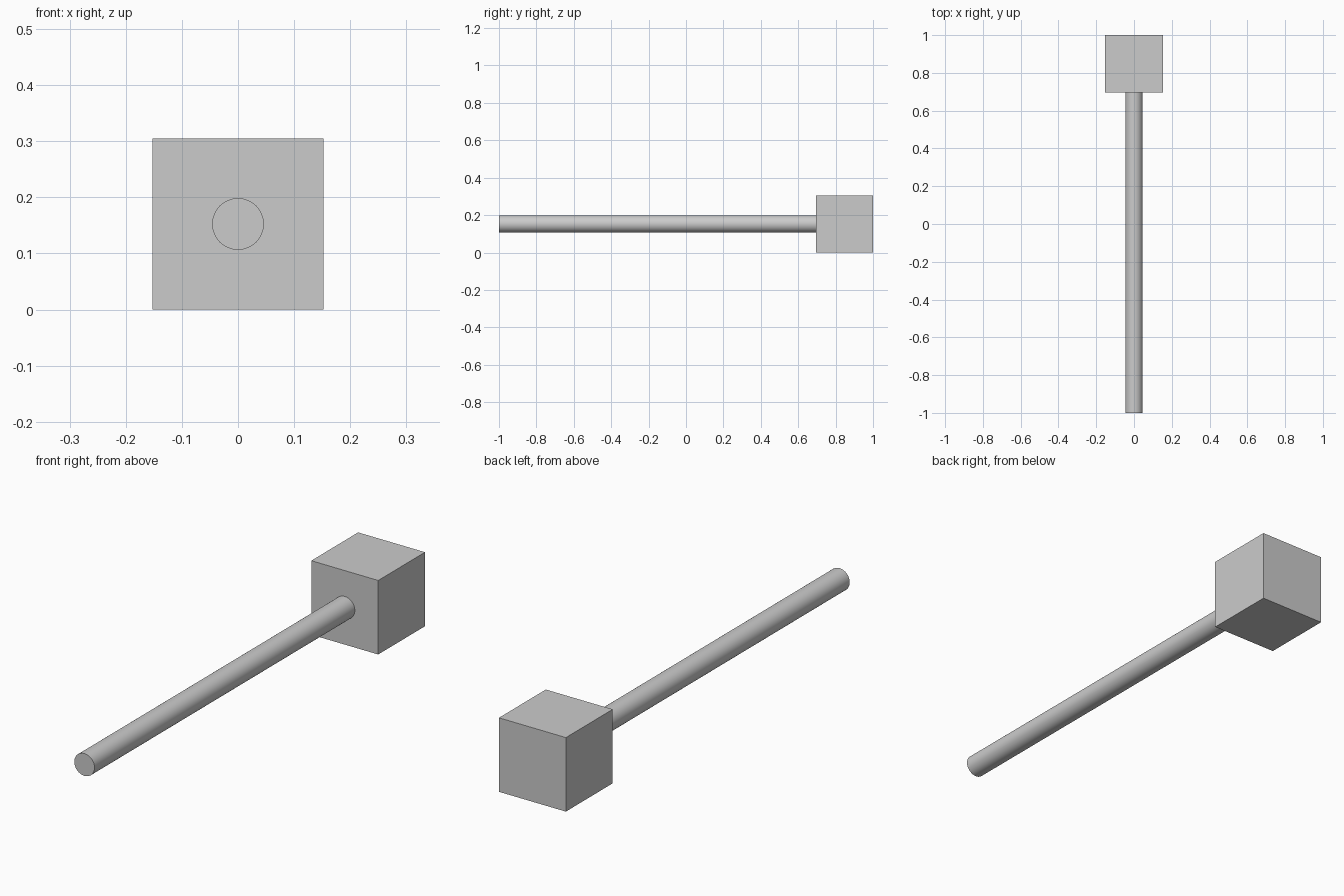
import bpy
import math

if "Cube" in bpy.data.objects:
    bpy.data.objects.remove(bpy.data.objects["Cube"])

SIZE = 0.305          # edge of the head block
RADIUS = 0.046        # handle radius
FACE_Y = 1 - SIZE     # front face of the block
EMBED = 0.005         # handle seats slightly into the block

# Cubic head at the back end
bpy.ops.mesh.primitive_cube_add(size=SIZE, location=(0, 1 - SIZE / 2, SIZE / 2))
bpy.context.object.name = "head_block"

# Round handle running forward from the middle of the block
length = FACE_Y + EMBED + 1
bpy.ops.mesh.primitive_cylinder_add(
    vertices=64, radius=RADIUS, depth=length,
    location=(0, -1 + length / 2, SIZE / 2), rotation=(math.pi / 2, 0, 0))
bpy.context.object.name = "handle"
bpy.ops.object.shade_smooth_by_angle(angle=math.radians(30))
